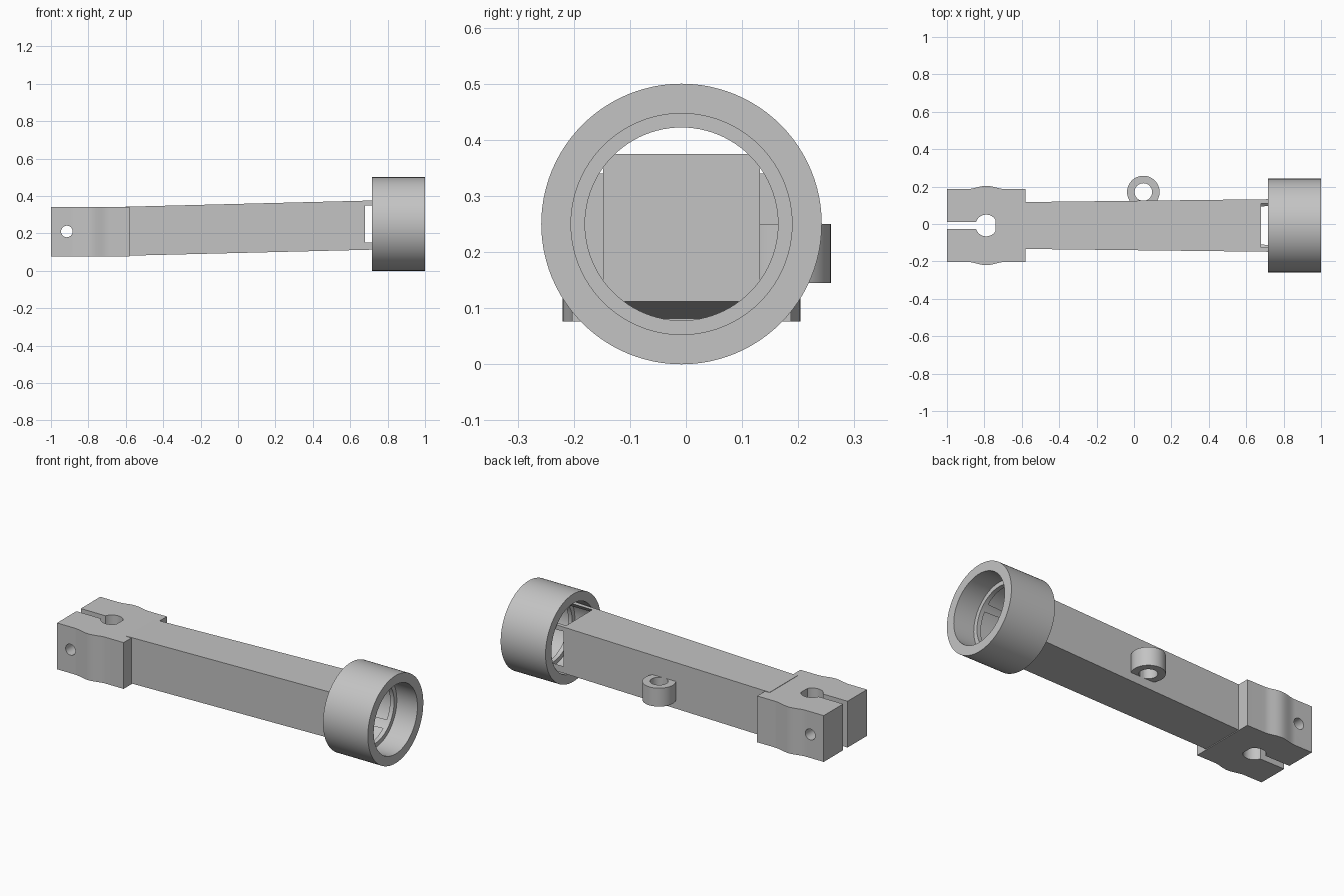
import bpy, bmesh
from math import sin, cos, pi, radians, asin
from mathutils import Matrix, Vector

if "Cube" in bpy.data.objects:
    bpy.data.objects.remove(bpy.data.objects["Cube"])

MID_Y = -0.008      # symmetry plane of the arm
RING_Z = 0.25       # axis height of the socket ring

grey = bpy.data.materials.new("plain_grey")
grey.use_nodes = True
COLOUR = (0.55, 0.55, 0.55, 1)
grey.diffuse_color = COLOUR
grey.node_tree.nodes["Principled BSDF"].inputs["Base Color"].default_value = COLOUR


def make(name, bm):
    bmesh.ops.recalc_face_normals(bm, faces=bm.faces)
    mesh = bpy.data.meshes.new(name)
    bm.to_mesh(mesh)
    bm.free()
    mesh.materials.append(grey)
    obj = bpy.data.objects.new(name, mesh)
    bpy.context.collection.objects.link(obj)
    return obj


def activate(obj):
    bpy.ops.object.select_all(action='DESELECT')
    obj.select_set(True)
    bpy.context.view_layer.objects.active = obj


def smooth(obj):
    activate(obj)
    bpy.ops.object.shade_smooth_by_angle(angle=radians(25))


def lathe(name, profile, turn, centre, segments=96):
    """Spin a closed (radius, height) profile about z, then turn and place it."""
    bm = bmesh.new()
    rings = []
    for i in range(segments):
        a = 2 * pi * i / segments
        rings.append([bm.verts.new((r * cos(a), r * sin(a), h)) for r, h in profile])
    n = len(profile)
    for i in range(segments):
        here, there = rings[i], rings[(i + 1) % segments]
        for j in range(n):
            k = (j + 1) % n
            bm.faces.new((here[j], there[j], there[k], here[k]))
    bm.transform(Matrix.Translation(centre) @ turn)
    return make(name, bm)


def rod(name, radius, start, end, sides):
    """Solid prism between two points, used as a cutter."""
    start, end = Vector(start), Vector(end)
    axis = end - start
    bm = bmesh.new()
    bmesh.ops.create_cone(bm, cap_ends=True, segments=sides, radius1=radius,
                          radius2=radius, depth=axis.length)
    turn = Matrix.Rotation(pi / 2, 4, 'X' if abs(axis.y) > abs(axis.x) else 'Y')
    spin = Matrix.Rotation(pi / 2 if sides == 6 else 0, 4, 'Z')
    bm.transform(Matrix.Translation((start + end) / 2) @ turn @ spin)
    obj = make(name, bm)
    obj.hide_render = True
    return obj


def cut(obj, cutter):
    activate(obj)
    mod = obj.modifiers.new("cut", 'BOOLEAN')
    mod.operation = 'DIFFERENCE'
    mod.solver = 'EXACT'
    mod.object = cutter
    bpy.ops.object.modifier_apply(modifier=mod.name)
    bpy.data.objects.remove(cutter)


# Split clamp block: bulged sides, slot and flat-sided bore in one outline
BORE_X, BORE_R, SLOT = -0.79, 0.058, 0.02
side = [(-1.0, 0.195)]
for i in range(25):
    t = -1 + i / 12
    side.append((BORE_X + 0.1 * t, 0.195 + 0.017 * cos(t * pi / 2) ** 2))
side.append((-0.58, 0.195))
gap = asin(SLOT / BORE_R)
bore = []
for i in range(33):
    a = pi - gap - i * 2 * (pi - gap) / 32
    bore.append((BORE_X + min(0.05, BORE_R * cos(a)), BORE_R * sin(a)))
outline = side + [(x, -y) for x, y in reversed(side)]
outline += [(-1.0, -SLOT)] + bore[::-1] + [(-1.0, SLOT)]

bm = bmesh.new()
base = bm.faces.new([bm.verts.new((x, y + MID_Y, 0.076)) for x, y in outline])
top = bmesh.ops.extrude_face_region(bm, geom=[base])
bmesh.ops.translate(bm, vec=(0, 0, 0.264),
                    verts=[v for v in top["geom"] if isinstance(v, bmesh.types.BMVert)])
clamp = make("clamp_block", bm)

# Clamp screw hole and hexagonal nut recess
cut(clamp, rod("screw_cutter", 0.031, (-0.915, -0.4, 0.21), (-0.915, 0.4, 0.21), 32))
cut(clamp, rod("nut_cutter", 0.058, (-0.915, -0.4, 0.21), (-0.915, -0.14, 0.21), 6))
smooth(clamp)

# Tapered arm beam, its end bored so four corner prongs reach into the ring
bm = bmesh.new()
ends = []
for x, half, low, high in ((-0.61, 0.125, 0.08, 0.342), (0.85, 0.142, 0.116, 0.379)):
    ends.append([bm.verts.new((x, MID_Y + s * half, z))
                 for s, z in ((-1, low), (1, low), (1, high), (-1, high))])
for i in range(4):
    j = (i + 1) % 4
    bm.faces.new((ends[0][i], ends[0][j], ends[1][j], ends[1][i]))
for end in ends:
    bm.faces.new(end)
beam = make("arm_beam", bm)
cut(beam, rod("end_cutter", 0.172, (0.68, MID_Y, RING_Z), (1.1, MID_Y, RING_Z), 96))
smooth(beam)

# Socket ring with a thin inner lip
ring = lathe("socket_ring",
             [(0.25, 0.717), (0.25, 1.0), (0.197, 1.0), (0.197, 0.87),
              (0.172, 0.87), (0.172, 0.845), (0.197, 0.845), (0.197, 0.717)],
             Matrix.Rotation(pi / 2, 4, 'Y'), (0, MID_Y, RING_Z))
smooth(ring)

# Cable eyelet on the back of the beam
eyelet = lathe("side_eyelet",
               [(0.087, 0.145), (0.087, 0.25), (0.047, 0.25), (0.047, 0.145)],
               Matrix.Identity(4), (0.05, 0.171, 0), 48)
smooth(eyelet)
